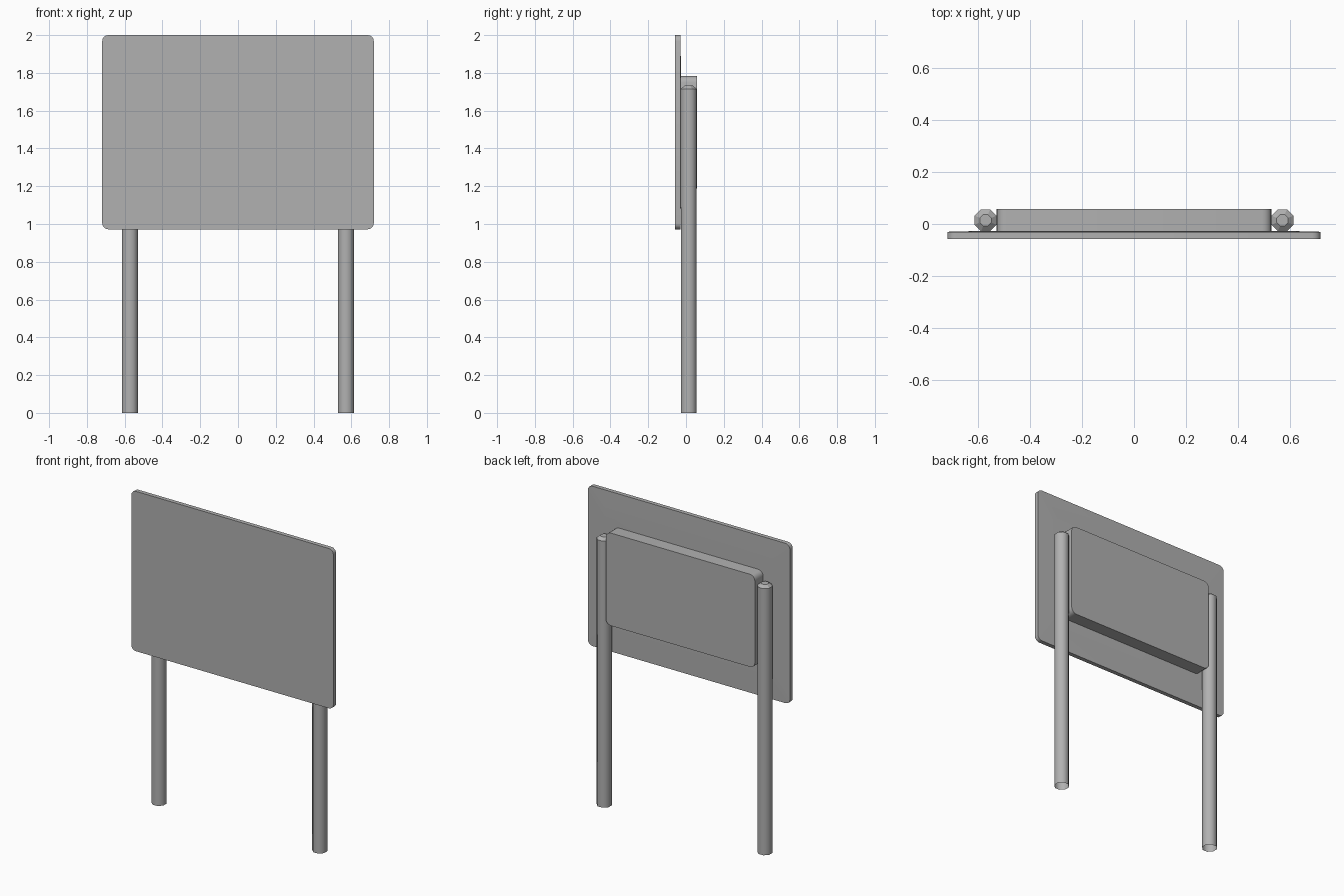
import bpy, bmesh, math

if "Cube" in bpy.data.objects:
    bpy.data.objects.remove(bpy.data.objects["Cube"])

# Dark grey paint shared by every part
grey = bpy.data.materials.new("dark_grey")
grey.diffuse_color = (0.44, 0.44, 0.44, 1)
grey.use_nodes = True
grey.node_tree.nodes["Principled BSDF"].inputs["Base Color"].default_value = grey.diffuse_color


def rounded_outline(x, z0, z1, r, steps=4):
    """Points of a rounded rectangle in the XZ plane."""
    pts = []
    corners = [(x - r, z1 - r), (-x + r, z1 - r), (-x + r, z0 + r), (x - r, z0 + r)]
    for i, (cx, cz) in enumerate(corners):
        for s in range(steps + 1):
            a = math.radians(90 * (i + s / steps))
            pts.append((cx + r * math.cos(a), cz + r * math.sin(a)))
    return pts


def loft(name, rings, open_start=False):
    """Join matching closed rings of points and cap the ends."""
    bm = bmesh.new()
    loops = [[bm.verts.new(p) for p in ring] for ring in rings]
    n = len(loops[0])
    for a, b in zip(loops, loops[1:]):
        for i in range(n):
            bm.faces.new((a[i], a[(i + 1) % n], b[(i + 1) % n], b[i]))
    if not open_start:
        bm.faces.new(loops[0])
    bm.faces.new(loops[-1])
    bmesh.ops.recalc_face_normals(bm, faces=bm.faces)
    mesh = bpy.data.meshes.new(name)
    bm.to_mesh(mesh)
    bm.free()
    mesh.materials.append(grey)
    obj = bpy.data.objects.new(name, mesh)
    bpy.context.collection.objects.link(obj)
    bpy.ops.object.select_all(action='DESELECT')
    obj.select_set(True)
    bpy.context.view_layer.objects.active = obj
    bpy.ops.object.shade_smooth_by_angle(angle=math.radians(46))
    return obj


def slab(name, layers):
    """Stack rounded rectangles (half width, bottom, top, radius, y)."""
    return loft(name, [[(px, y, pz) for px, pz in rounded_outline(x, z0, z1, r)]
                       for x, z0, z1, r, y in layers])


# Sign panel, its back slightly raised towards the middle
slab("sign_panel", [
    (0.719, 0.972, 2.0, 0.032, -0.057),
    (0.719, 0.972, 2.0, 0.032, -0.030),
    (0.600, 1.12, 1.85, 0.030, -0.027),
])

# Deep box behind the panel, between the posts
slab("back_box", [
    (0.53, 1.187, 1.783, 0.035, -0.028),
    (0.53, 1.187, 1.783, 0.035, 0.057),
])

# Two eight-sided posts with flat-shaded chamfered tops and open feet
for side, label in ((-1, "left"), (1, "right")):
    rings = []
    for half, z in ((0.042, 0.0), (0.042, 1.715), (0.022, 1.732)):
        r = half / math.cos(math.pi / 8)
        rings.append([(side * 0.572 + r * math.cos(math.radians(22.5 + 45 * i)),
                       0.0145 + r * math.sin(math.radians(22.5 + 45 * i)), z)
                      for i in range(8)])
    post = loft(label + "_post", rings, open_start=True)
    for face in post.data.polygons:
        if face.normal.z > 0.1:
            face.use_smooth = False
